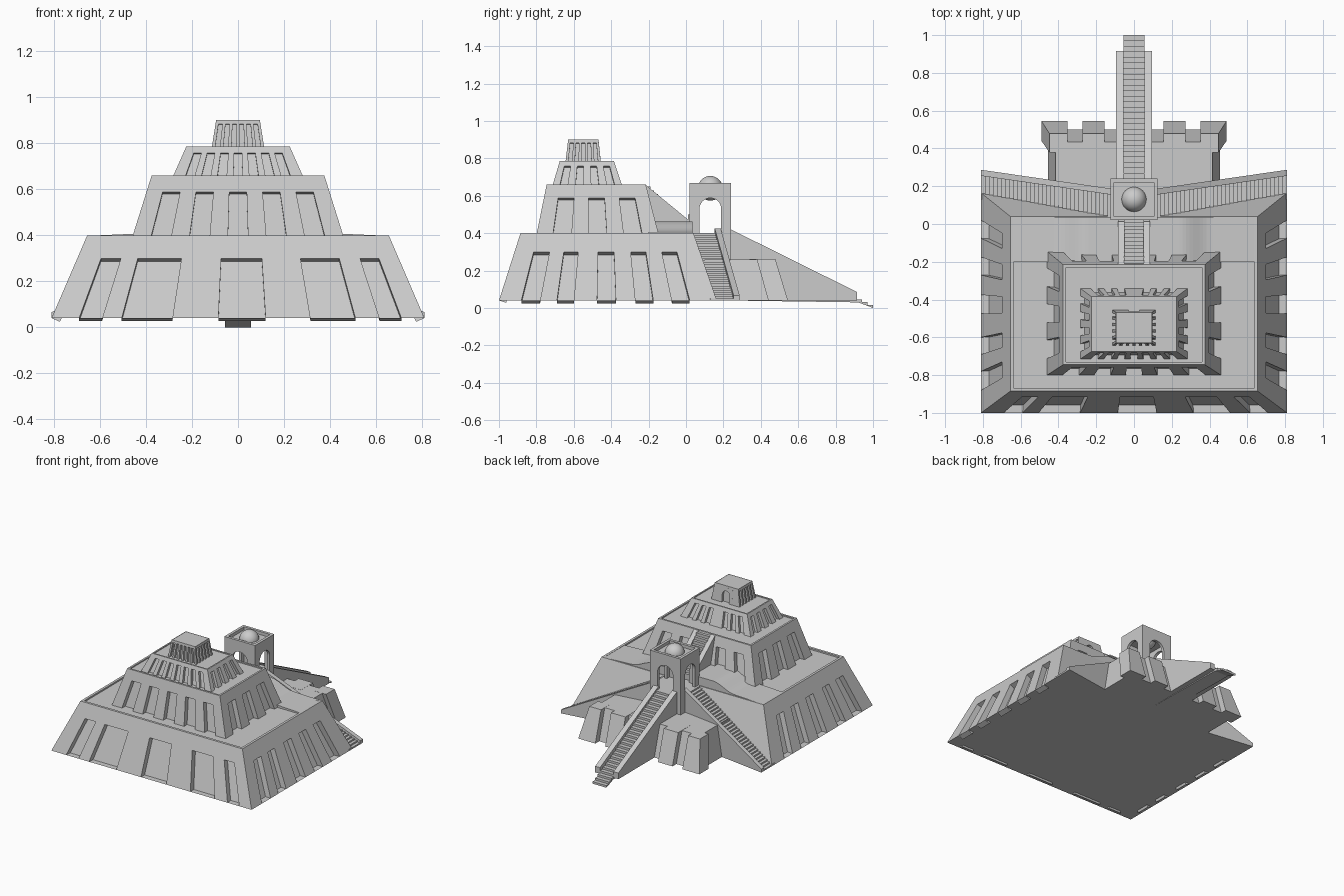
import bpy, bmesh, math
from mathutils import Vector

if "Cube" in bpy.data.objects:
    bpy.data.objects.remove(bpy.data.objects["Cube"])

stone = bpy.data.materials.new("grey stone")
stone.diffuse_color = (0.6, 0.6, 0.6, 1)
stone.use_nodes = True
stone.node_tree.nodes["Principled BSDF"].inputs["Base Color"].default_value = stone.diffuse_color


def finish(name, bm, fix=True):
    if fix:
        bmesh.ops.recalc_face_normals(bm, faces=bm.faces)
    me = bpy.data.meshes.new(name)
    bm.to_mesh(me)
    bm.free()
    me.materials.append(stone)
    ob = bpy.data.objects.new(name, me)
    bpy.context.collection.objects.link(ob)
    return ob


def prism(name, pts, a, b, place):
    """Extrude a 2D outline from a to b; place(p, q, s) maps to 3D."""
    bm = bmesh.new()
    lo = [bm.verts.new(place(p, q, a)) for p, q in pts]
    hi = [bm.verts.new(place(p, q, b)) for p, q in pts]
    bm.faces.new(lo)
    bm.faces.new(hi[::-1])
    n = len(pts)
    for i in range(n):
        j = (i + 1) % n
        bm.faces.new((lo[i], hi[i], hi[j], lo[j]))
    return finish(name, bm)


def block(name, r0, z0, r1, z1):
    """Tapered block; rectangles are (x0, x1, y0, y1)."""
    bm = bmesh.new()
    v = [bm.verts.new((r[i], r[j], z)) for r, z in ((r0, z0), (r1, z1))
         for i, j in ((0, 2), (1, 2), (1, 3), (0, 3))]
    bm.faces.new(v[3::-1])
    bm.faces.new(v[4:])
    for i in range(4):
        j = (i + 1) % 4
        bm.faces.new((v[i], v[j], v[j + 4], v[i + 4]))
    return finish(name, bm)


def even(n, margin, width, skip=()):
    return [(margin + (1 - 2 * margin) * i / (n - 1) - width / 2,
             margin + (1 - 2 * margin) * i / (n - 1) + width / 2)
            for i in range(n) if i not in skip]


def tier(name, r0, z0, r1, z1, front, side, back, h, depth, rim):
    """Sloped tier with niches sunk square to each wall and a sunken roof."""
    bm = bmesh.new()

    def quad(*p):
        bm.faces.new([bm.verts.new(c) for c in p])

    def ring(r, z, d=0.0):
        return [Vector((x, y, z)) for x, y in ((r[0] + d, r[2] + d), (r[1] - d, r[2] + d),
                                               (r[1] - d, r[3] - d), (r[0] + d, r[3] - d))]
    B, T = ring(r0, z0), ring(r1, z1)
    I, F = ring(r1, z1, rim), ring(r1, z1 - 0.6 * rim, rim)
    flip = [(1 - b, 1 - a) for a, b in side][::-1]
    for k, niches in enumerate((front, side, back, flip)):
        j = (k + 1) % 4

        def P(f, g):
            return B[k].lerp(B[j], f).lerp(T[k].lerp(T[j], f), g)
        inn = -(B[j] - B[k]).cross(T[k] - B[k]).normalized() * depth
        f = 0
        for a, b in niches:
            quad(P(f, 0), P(a, 0), P(a, h), P(f, h))
            p, q, r, s = P(a, 0), P(b, 0), P(b, h), P(a, h)
            quad(p + inn, q + inn, r + inn, s + inn)
            quad(p, p + inn, s + inn, s)
            quad(q + inn, q, r, r + inn)
            quad(s, s + inn, r + inn, r)
            quad(p, p + inn, q + inn, q)
            f = b
        quad(P(f, 0), P(1, 0), P(1, h), P(f, h))
        quad(P(0, h), P(1, h), T[j], T[k])
        quad(T[k], T[j], I[j], I[k])
        quad(I[k], I[j], F[j], F[k])
    quad(*F)
    quad(*B[::-1])
    return finish(name, bm, False)


def steps(n, lo, hi):
    pts = []
    for i in range(n):
        x = lo[0] + (hi[0] - lo[0]) * i / n
        pts += [(x, lo[1] + (hi[1] - lo[1]) * k / n) for k in (i, i + 1)]
    return pts + [hi]


def arch(w, h, ow, oh):
    curve = [(-ow * math.cos(math.pi * i / 16), oh - ow + ow * math.sin(math.pi * i / 16))
             for i in range(17)]
    return [(-w, 0), (-ow, 0)] + curve + [(ow, 0), (w, 0), (w, h), (-w, h)]


# Four stacked tiers
fx = [(-.69, -.59), (-.505, -.285), (-.085, .12), (.315, .51), (.615, .71)]
sy = [(-.88, -.78), (-.69, -.6), (-.475, -.375), (-.27, -.175), (-.075, .02)]
tier("lower_tier", (-.81, .81, -1, .165), .04, (-.655, .655, -.885, .04), .40,
     [((a + .81) / 1.62, (b + .81) / 1.62) for a, b in fx],
     [((a + 1) / 1.165, (b + 1) / 1.165) for a, b in sy], [], .72, .04, .018)
tier("middle_tier", (-.46, .46, -.8, -.145), .39, (-.375, .375, -.745, -.215), .66,
     even(5, .136, .095), even(3, .21, .15), even(5, .136, .095, (2,)), .73, .035, .014)
tier("upper_tier", (-.285, .285, -.715, -.34), .65, (-.225, .225, -.675, -.385), .785,
     even(7, .13, .07), even(4, .16, .11), even(7, .13, .07, (3,)), .8, .02, .01)
tier("temple", (-.115, .115, -.645, -.455), .775, (-.095, .095, -.63, -.468), .90,
     even(6, .11, .09), even(5, .13, .1), [(.28, .72)], .86, .018, .002)

# Temple doorway set in the wide back niche
prism("temple_doorway", arch(.052, .109, .03, .085), -.025, 0,
      lambda p, q, s: (p, -.455 + s - .104 * q, .778 + q))

# Main staircase with its side walls
prism("main_steps", steps(26, (1, 0), (.24, .40)) + [(.24, .04), (.92, .03)], -.056, .056,
      lambda p, q, s: (s, p, q))
# Upper staircase steps
prism("upper_steps", steps(11, (.01, .42), (-.21, .65)) + [(-.21, .39), (.01, .39)], -.052, .052,
      lambda p, q, s: (s, p, q))

for side in (1, -1):
    tag = "right" if side > 0 else "left"
    prism(tag + "_main_stair_wall", [(.23, .04), (.915, .04), (.915, .085), (.23, .425)],
          .055, .094, lambda p, q, s: (side * s, p, q))
    prism(tag + "_upper_stair_wall", [(.02, .39), (.02, .465), (-.215, .658), (-.215, .39)],
          .05, .085, lambda p, q, s: (side * s, p, q))
    block(tag + "_stair_post", sorted((side * .05, side * .085)) + [.012, .036], .39,
          sorted((side * .05, side * .085)) + [.012, .036], .50)

    # Side staircases follow the lean of the back wall
    def shear(p, q, s):
        return (side * p, s + .1 * (p - .12) / .69, q)
    prism(tag + "_side_steps", steps(32, (.81, .04), (.12, .40)) + [(.12, .04)], .03, .156, shear)
    prism(tag + "_side_stair_wall", [(.11, .04), (.81, .04), (.81, .066), (.11, .425)],
          .155, .187, shear)

    # Swelling of the roof up towards the gate
    hump = [(.24 + .18 * i / 10, .435 + .027 * math.cos(math.pi * i / 10)) for i in range(11)]
    prism(tag + "_roof_ramp", [(.08, .38), (.08, .462)] + hump + [(.645, .398), (.645, .38)],
          -.2, .035, lambda p, q, s: (side * p, s, q))

    # Buttressed bastions beside the main stairs
    def mirrored(x0, x1, y0, y1):
        return sorted((side * x0, side * x1)) + [y0, y1]
    block(tag + "_bastion", mirrored(.08, .455, .1, .5), .04, mirrored(.08, .415, .1, .435), .26)
    block(tag + "_bastion_buttress", mirrored(.155, .272, .4, .545), .04,
          mirrored(.155, .272, .34, .478), .261)
    block(tag + "_corner_buttress", mirrored(.352, .49, .44, .545), .04,
          mirrored(.352, .447, .378, .478), .261)

# Gate tower: pier, four arched walls, roof and dome
block("gate_pier", (-.125, .125, .0, .24), .04, (-.125, .125, .0, .24), .40)
wall = arch(.125, .27, .062, .19)
gate_side = arch(.11, .27, .058, .19)
for s0 in (-1, 1):
    prism("gate_cross_wall", wall, .09, .11,
          lambda p, q, s: (p, .13 + s0 * s, .398 + q))
    prism("gate_side_wall", gate_side, .105, .125,
          lambda p, q, s: (s0 * s, .13 + p, .398 + q))
block("gate_roof", (-.12, .12, .025, .235), .615, (-.12, .12, .025, .235), .645)
bm = bmesh.new()
bmesh.ops.create_uvsphere(bm, u_segments=32, v_segments=16, radius=.066)
dome = finish("gate_dome", bm)
dome.location = (0, .13, .64)
for p in dome.data.polygons:
    p.use_smooth = True
